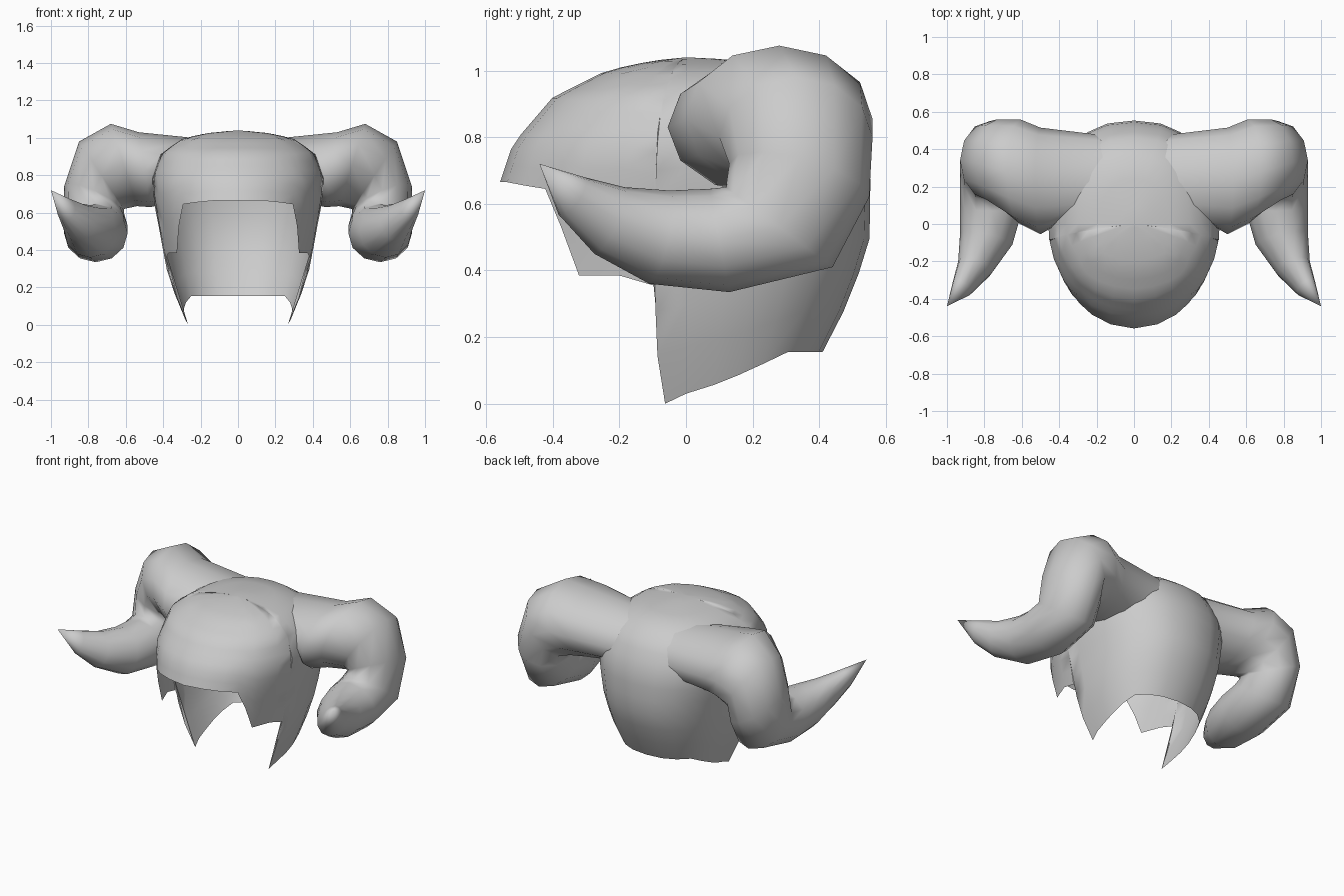
import bpy, bmesh, math
from mathutils import Vector

if "Cube" in bpy.data.objects:
    bpy.data.objects.remove(bpy.data.objects["Cube"])

steel = bpy.data.materials.new("grey metal")
steel.diffuse_color = (0.6, 0.6, 0.6, 1)
steel.use_nodes = True
steel.node_tree.nodes["Principled BSDF"].inputs["Base Color"].default_value = steel.diffuse_color

# Helmet levels: height, front depth, back depth, half width
LEVELS = [(0.0, .38, .36, .27), (.155, .53, .41, .335), (.31, .56, .49, .385),
          (.48, .56, .55, .415), (.66, .56, .555, .45), (.78, .52, .54, .46),
          (.92, .40, .47, .41), (1.0, .24, .36, .29), (1.03, .10, .20, .14),
          (1.04, .0, .0, .0)]
# Rim outline on one side: angle from the front, rim height
RIM = [(0, .665), (16, .665), (30, .655), (41, .645), (48, .53), (55, .385),
       (69, .385), (80, .355), (80.5, 0.0), (90, .03), (100, .057), (110, .085),
       (122, .12), (135, .155), (150, .155), (165, .155), (180, .155)]


def level(z):
    for a, b in zip(LEVELS, LEVELS[1:]):
        if z <= b[0]:
            t = (z - a[0]) / (b[0] - a[0])
            return [a[i] + (b[i] - a[i]) * t for i in (1, 2, 3)]
    return [0, 0, 0]


def shell_point(deg, z):
    front, back, width = level(z)
    s, c = math.sin(math.radians(deg)), math.cos(math.radians(deg))
    if c >= 0:
        return Vector((width * s, -front * c, z))
    return Vector((width * max(s, 0) ** .85, back * (-c) ** .85, z))


def side_x(y, z):
    """Half width of the helmet at a given depth and height."""
    front, back, width = level(z)
    if y < 0:
        return width * math.sqrt(max(0, 1 - (y / front) ** 2))
    c = min(1, y / back) ** (1 / .85)
    return width * math.sqrt(1 - c * c) ** .85


def finish(name, bm, angle):
    bmesh.ops.remove_doubles(bm, verts=bm.verts, dist=1e-4)
    bmesh.ops.recalc_face_normals(bm, faces=bm.faces)
    mesh = bpy.data.meshes.new(name)
    bm.to_mesh(mesh)
    bm.free()
    ob = bpy.data.objects.new(name, mesh)
    bpy.context.collection.objects.link(ob)
    mesh.materials.append(steel)
    bpy.ops.object.select_all(action='DESELECT')
    ob.select_set(True)
    bpy.context.view_layer.objects.active = ob
    bpy.ops.object.shade_smooth_by_angle(angle=math.radians(angle))


def bridge(bm, a, b, closed):
    n = len(a)
    for i in range(n if closed else n - 1):
        j = (i + 1) % n
        bm.faces.new((a[i], a[j], b[j], b[i]))


# Open helmet shell with brow, cheek guards and neck guard
bm = bmesh.new()
ROWS = 14
for side in (1, -1):
    columns = []
    for deg, rim in RIM:
        col = []
        for k in range(ROWS):
            z = rim + (1.04 - rim) * (1 - (1 - k / ROWS) ** 2)
            p = shell_point(deg, z)
            col.append(bm.verts.new((side * p.x, p.y, p.z)))
        columns.append(col)
    for a, b in zip(columns, columns[1:]):
        bridge(bm, a, b, False)
        top = bm.verts.new((0, 0, 1.04))
        bm.faces.new((a[-1], b[-1], top))
finish("helmet_shell", bm, 60)

# Horn sections: centre, then two half axes
HORN = [((.40, .23, .82), (0, .25, 0), (0, 0, .18)),
        ((.50, .23, .83), (0, .285, 0), (.03, 0, .20)),
        ((.61, .28, .855), (0, .28, 0), (.07, 0, .22)),
        ((.73, .33, .80), (0, .23, 0), (.12, 0, .18)),
        ((.77, .34, .67), (0, .21, -.05), (.16, 0, .07)),
        ((.76, .28, .53), (0, .16, -.12), (.17, 0, 0)),
        ((.76, .10, .49), (0, .03, -.155), (.17, 0, 0)),
        ((.79, -.08, .50), (0, -.03, -.14), (.14, .03, 0)),
        ((.85, -.23, .55), (0, -.045, -.10), (.09, .03, 0)),
        ((.92, -.34, .62), (0, -.035, -.06), (.05, .025, 0))]
TIP = (1.0, -.44, .72)
SIDES = 12

# Pair of curved horns, with roots fitted to the shell
for name, side in (("right_horn", 1), ("left_horn", -1)):
    bm = bmesh.new()
    rings = []
    for n, (c, u, v) in enumerate(HORN):
        ring = []
        for i in range(SIDES):
            a = 2 * math.pi * i / SIDES
            p = Vector(c) + Vector(u) * math.cos(a) + Vector(v) * math.sin(a)
            if n == 0:
                p.x = side_x(p.y, p.z) * .99
            ring.append(bm.verts.new((side * p.x, p.y, p.z)))
        rings.append(ring)
    for a, b in zip(rings, rings[1:]):
        bridge(bm, a, b, True)
    tip = bm.verts.new((side * TIP[0], TIP[1], TIP[2]))
    for i in range(SIDES):
        bm.faces.new((rings[-1][i], rings[-1][(i + 1) % SIDES], tip))
    finish(name, bm, 70)
